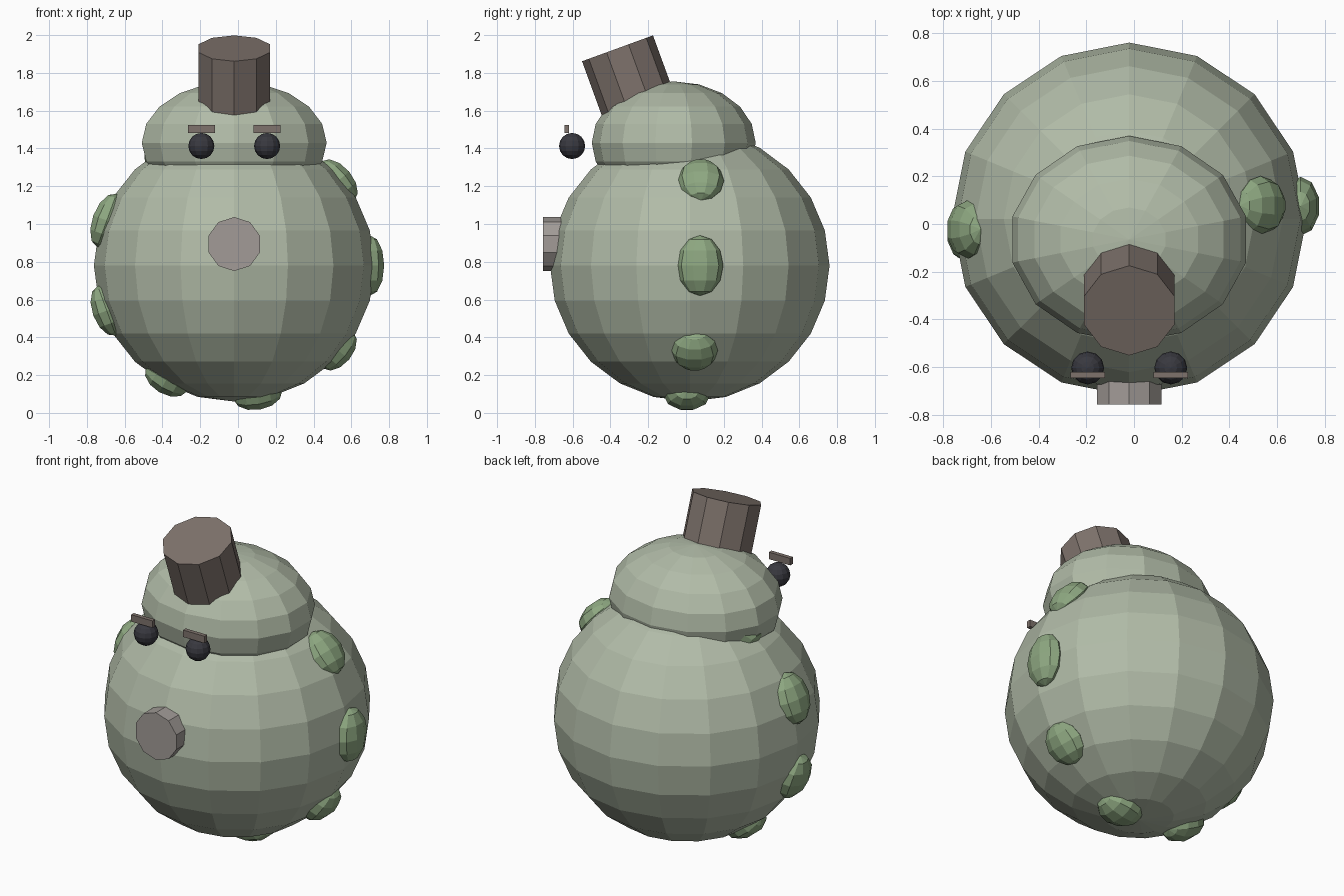
import bpy
from math import radians, sin, cos

if "Cube" in bpy.data.objects:
    bpy.data.objects.remove(bpy.data.objects["Cube"])


def material(name, rgb):
    m = bpy.data.materials.new(name)
    m.diffuse_color = (*rgb, 1)
    m.use_nodes = True
    m.node_tree.nodes["Principled BSDF"].inputs["Base Color"].default_value = m.diffuse_color
    return m


SKIN = material("pale_green", (0.44, 0.50, 0.39))
MOSS = material("moss_green", (0.27, 0.39, 0.22))
BROWN = material("brown", (0.21, 0.17, 0.15))
STONE = material("stone", (0.36, 0.33, 0.31))
DARK = material("dark", (0.04, 0.04, 0.05))


def finish(name, loc, scale, rot, mat):
    ob = bpy.context.object
    ob.name = name
    ob.location, ob.scale, ob.rotation_euler = loc, scale, rot
    ob.data.materials.append(mat)
    return ob


def ball(name, loc, scale, segs, rings, mat, rot=(0, 0, 0)):
    bpy.ops.mesh.primitive_uv_sphere_add(segments=segs, ring_count=rings, radius=1)
    return finish(name, loc, scale, rot, mat)


def drum(name, loc, radius, depth, tilt, mat):
    bpy.ops.mesh.primitive_cylinder_add(vertices=10, radius=radius, depth=depth)
    return finish(name, loc, (1, 1, 1), (radians(tilt), 0, 0), mat)


CX, CY, CZ = -0.02, 0.02, 0.78

# Round body and squashed head
ball("body", (CX, CY, CZ), (0.743, 0.74, 0.72), 16, 12, SKIN)
ball("head", (CX, -0.065, 1.43), (0.502, 0.434, 0.325), 14, 10, SKIN)

# Tilted stump on top of the head
tilt, depth = 20, 0.34
a = radians(tilt)
drum("stump", (CX, -0.3625 + sin(a) * depth / 2, 1.93 - cos(a) * depth / 2),
     0.2, depth, tilt, BROWN)

# Belly button disc
drum("belly_disc", (CX, -0.707, 0.894), 0.143, 0.1, 90, STONE)

# Eyes and brows
for side, s in (("left", -1), ("right", 1)):
    x = CX + s * 0.174
    ball(f"{side}_eye", (x, -0.603, 1.413), (0.069, 0.069, 0.069), 12, 8, DARK)
    bpy.ops.mesh.primitive_cube_add(size=1)
    finish(f"{side}_brow", (x, -0.632, 1.502), (0.143, 0.025, 0.042), (0, 0, 0), BROWN)

# Ring of moss lumps around the body, every 40 degrees
lengths = [0.16, 0.135, 0.13, 0.13, 0.15, 0.14, 0.125, 0.13, 0.125]
for i, length in enumerate(lengths):
    t = radians(40 * i)
    y = CY + 0.06 * cos(t - radians(25))
    ball(f"moss_lump_{i + 1}",
         (CX + 0.718 * cos(t), y, CZ + 0.698 * sin(t)),
         (0.08, 0.123, length), 10, 6, MOSS, (0, -t, 0))
